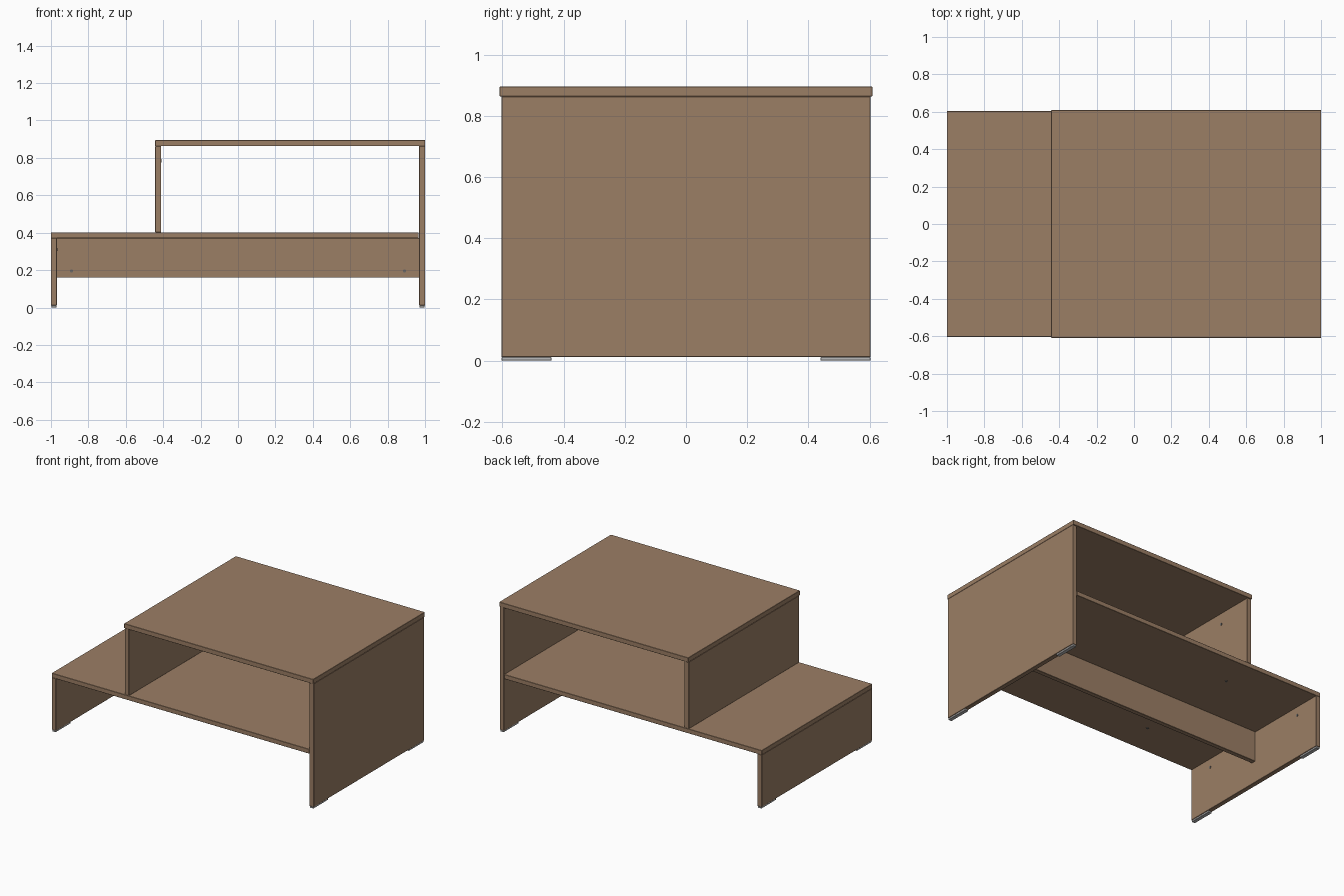
import bpy, bmesh, math
from mathutils import Matrix

if "Cube" in bpy.data.objects:
    bpy.data.objects.remove(bpy.data.objects["Cube"])


def material(name, rgb):
    m = bpy.data.materials.new(name)
    m.diffuse_color = (*rgb, 1)
    m.use_nodes = True
    m.node_tree.nodes["Principled BSDF"].inputs["Base Color"].default_value = m.diffuse_color
    return m


WOOD = material("brown wood", (0.33, 0.21, 0.13))
GREY = material("grey plastic", (0.5, 0.5, 0.5))
STEEL = material("dark steel", (0.15, 0.14, 0.13))


def finish(bm, name, mat):
    me = bpy.data.meshes.new(name)
    bm.to_mesh(me)
    bm.free()
    me.materials.append(mat)
    ob = bpy.data.objects.new(name, me)
    bpy.context.collection.objects.link(ob)
    return ob


def board(name, x, y, z, mat=WOOD, bevel=0.0015):
    bm = bmesh.new()
    size = [b - a for a, b in (x, y, z)]
    mid = [(a + b) / 2 for a, b in (x, y, z)]
    bmesh.ops.create_cube(bm, size=1, matrix=Matrix.Translation(mid) @ Matrix.Diagonal((*size, 1)))
    if bevel:
        bmesh.ops.bevel(bm, geom=bm.edges[:], offset=bevel, segments=1, affect='EDGES')
    return finish(bm, name, mat)


def screw(name, pos, axis):
    # short flat screw head sitting just proud of a board
    bm = bmesh.new()
    rot = {'X': Matrix.Rotation(math.pi / 2, 4, 'Y'),
           'Y': Matrix.Rotation(math.pi / 2, 4, 'X'),
           'Z': Matrix.Identity(4)}[axis]
    bmesh.ops.create_cone(bm, cap_ends=True, segments=12, radius1=0.009, radius2=0.009,
                          depth=0.006, matrix=Matrix.Translation(pos) @ rot)
    return finish(bm, name, STEEL)


D = (-0.603, 0.603)      # depth of the panels
T = 0.032                # board thickness

# boards
board("upper_top", (-0.443, 1.0), (-0.609, 0.609), (0.863, 0.895))
board("lower_shelf", (-1.0, 0.966), D, (0.371, 0.402))
board("right_side_panel", (1.0 - T, 1.0), D, (0.012, 0.863))
board("left_leg_panel", (-1.0, -1.0 + T), D, (0.012, 0.371))
board("divider_panel", (-0.443, -0.443 + T), D, (0.402, 0.863))
board("centre_rail", (-1.0 + T, 1.0 - T), (-T / 2, T / 2), (0.16, 0.371))

# glide feet under both ends of each side panel
for side, x0 in (("left", -1.0), ("right", 1.0 - T)):
    for end, s in (("front", -1), ("back", 1)):
        y = sorted((s * 0.44, s * 0.602))
        board(f"{side}_{end}_foot", (x0 + 0.003, x0 + T - 0.003), y, (0.0, 0.012), GREY)

# screw heads
for s in (-1, 1):
    screw("rail_screw", (s * 0.89, -T / 2, 0.195), 'Y')
    screw("leg_screw", (-1.0 + T, s * 0.42, 0.31), 'X')
    screw("shelf_screw", (-0.427, s * 0.38, 0.371), 'Z')
    screw("divider_screw", (-0.443 + T, s * 0.35, 0.785), 'X')
